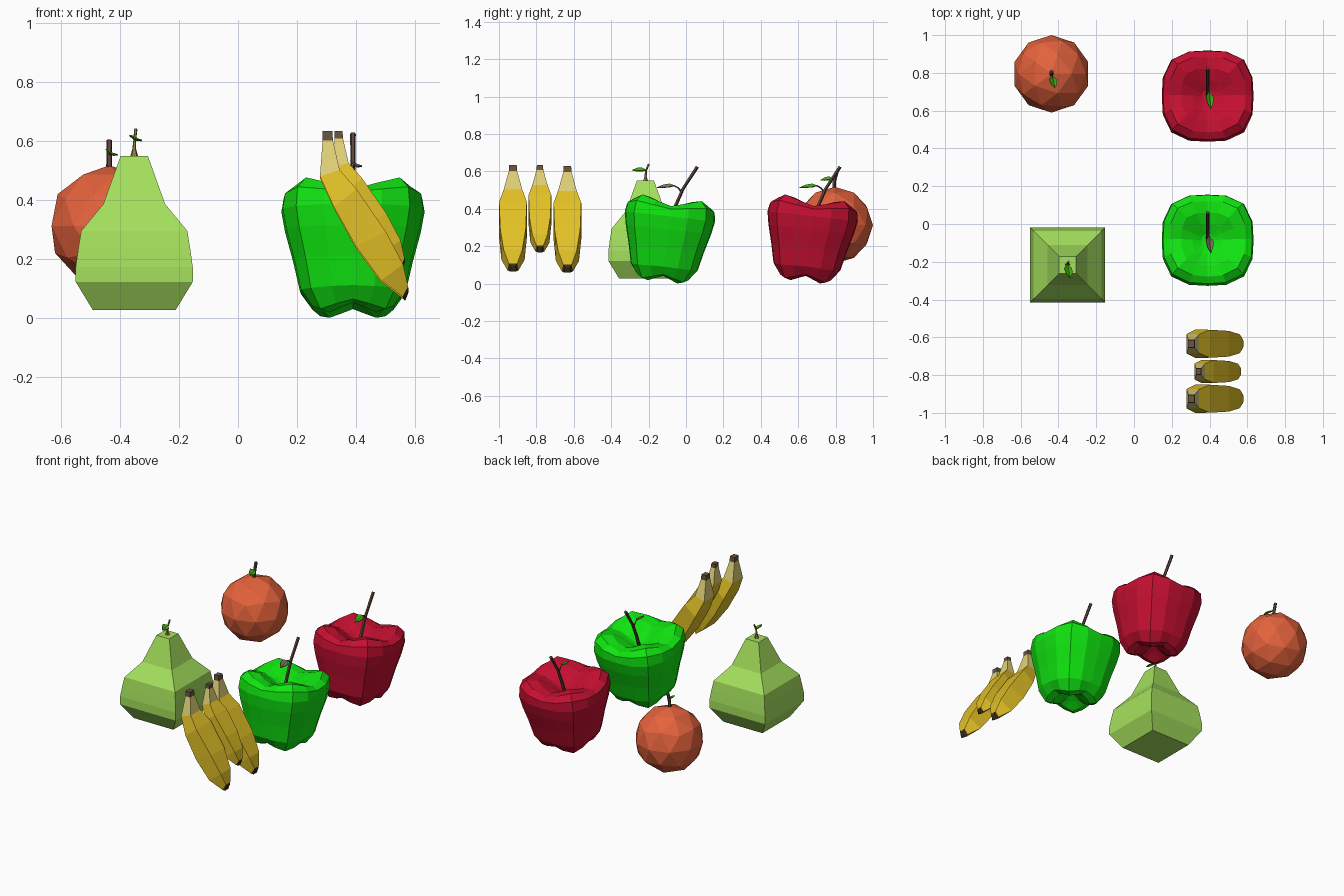
import bpy, bmesh, math
from mathutils import Vector, Matrix

if "Cube" in bpy.data.objects:
    bpy.data.objects.remove(bpy.data.objects["Cube"])


def material(name, r, g, b):
    m = bpy.data.materials.new(name)
    lin = [(c / 255 / 12.92) if c < 11 else ((c / 255 + 0.055) / 1.055) ** 2.4 for c in (r, g, b)]
    m.diffuse_color = (*lin, 1)
    m.use_nodes = True
    m.node_tree.nodes["Principled BSDF"].inputs["Base Color"].default_value = m.diffuse_color
    return m


RED = material("red_skin", 196, 15, 48)
GREEN = material("green_skin", 16, 228, 16)
ORANGE = material("orange_skin", 228, 98, 60)
PEAR = material("pear_skin", 165, 225, 93)
YELLOW = material("banana_skin", 226, 193, 38)
PALE = material("banana_neck", 225, 210, 120)
CAP = material("banana_cap", 105, 85, 62)
TIP = material("banana_tip", 62, 48, 28)
BARK = material("bark", 92, 68, 60)
OLIVE = material("pear_stem", 140, 125, 62)
LEAF = material("leaf", 70, 180, 20)
DRY = material("dry_leaf", 125, 125, 90)


def finish(name, bm, mats):
    bmesh.ops.remove_doubles(bm, verts=bm.verts, dist=1e-5)
    bmesh.ops.recalc_face_normals(bm, faces=bm.faces)
    me = bpy.data.meshes.new(name)
    bm.to_mesh(me)
    bm.free()
    for m in mats:
        me.materials.append(m)
    ob = bpy.data.objects.new(name, me)
    bpy.context.collection.objects.link(ob)
    return ob


def loft(name, rings, mats, slots=None):
    """Skin a list of closed rings; slots gives a material index per segment."""
    bm = bmesh.new()
    vs = [[bm.verts.new(p) for p in ring] for ring in rings]
    n = len(rings[0])
    for i in range(len(vs) - 1):
        for j in range(n):
            k = (j + 1) % n
            f = bm.faces.new((vs[i][j], vs[i][k], vs[i + 1][k], vs[i + 1][j]))
            f.material_index = slots[i] if slots else 0
    for ring, s in ((vs[0], 0), (vs[-1], -1)):
        f = bm.faces.new(ring)
        f.material_index = slots[s] if slots else 0
    return finish(name, bm, mats)


def tube(name, pts, radii, mat, sides=5):
    pts = [Vector(p) for p in pts]
    rings = []
    for i, p in enumerate(pts):
        d = (pts[min(i + 1, len(pts) - 1)] - pts[max(i - 1, 0)]).normalized()
        u = d.cross(Vector((1, 0, 0))).normalized()
        v = d.cross(u)
        rings.append([p + radii[i] * (u * math.cos(a) + v * math.sin(a))
                      for a in (2 * math.pi * k / sides for k in range(sides))])
    return loft(name, rings, [mat])


def leaf(name, base, tip, width, mat):
    """Pointed, slightly folded leaf with a little thickness."""
    b, t = Vector(base), Vector(tip)
    across = Vector((1, 0, -0.45)).normalized() * width / 2
    up = Vector((0, 0, 0.004))
    bm = bmesh.new()
    mid = [bm.verts.new(b.lerp(t, f) - up * k) for f, k in ((0, 0), (.35, 1), (.7, 1), (1, 0))]
    for s in (-1, 1):
        side = [bm.verts.new(b.lerp(t, f) + across * s * w + up) for f, w in ((.3, 1), (.65, .8))]
        bm.faces.new((mid[0], mid[1], side[0]))
        bm.faces.new((mid[1], mid[2], side[1], side[0]))
        bm.faces.new((mid[2], mid[3], side[1]))
    ob = finish(name, bm, [mat])
    mod = ob.modifiers.new("thickness", "SOLIDIFY")
    mod.thickness = 0.004


# apples: four-lobed lathe, profile entries are radius, height, corner lift
APPLE = [(0, .075, 0), (.05, .055, -.01), (.10, .04, -.032), (.14, .047, -.03), (.18, .09, -.005),
         (.203, .19, 0), (.230, .29, 0), (.243, .36, 0), (.236, .40, .025), (.20, .415, .045),
         (.14, .41, .04), (.08, .39, .015), (.03, .365, 0), (0, .36, 0)]


def apple(name, x, y, skin, leaf_mat):
    tilt = Matrix.Rotation(math.radians(-6.5), 3, 'X')
    mid = Vector((0, 0, .235))
    bm = bmesh.new()
    n = 16
    rings = []
    for r, z, lift in APPLE:
        ring = []
        for k in range(n if r else 1):
            a = 2 * math.pi * k / n
            c, s = math.cos(a), math.sin(a)
            rr = r * (abs(c) ** 3 + abs(s) ** 3) ** (-1 / 3)
            p = Vector((rr * c, rr * s, z + lift * (1 - math.cos(4 * a)) / 2))
            ring.append(bm.verts.new(tilt @ (p - mid) + mid + Vector((x, y, 0))))
        rings.append(ring)
    for lo, hi in zip(rings, rings[1:]):
        for k in range(n):
            q = (k + 1) % n
            if len(lo) == 1:
                bm.faces.new((lo[0], hi[q], hi[k]))
            elif len(hi) == 1:
                bm.faces.new((lo[k], lo[q], hi[0]))
            else:
                bm.faces.new((lo[k], lo[q], hi[q], hi[k]))
    finish(name, bm, [skin])
    # stem, twig and leaf
    tube(name + "_stem", [(x, y + .02, .35), (x, y + .045, .42), (x, y + .085, .51), (x, y + .16, .625)],
         [.011, .010, .009, .010], BARK)
    tube(name + "_twig", [(x, y + .075, .49), (x + .003, y + .06, .51), (x + .008, y + .035, .525)],
         [.005, .004, .003], BARK, 4)
    leaf(name + "_leaf", (x + .008, y + .04, .525), (x + .018, y - .055, .515), .042, leaf_mat)


apple("green_apple", .39, -.10, GREEN, DRY)
apple("red_apple", .39, .663, RED, LEAF)

# orange
bm = bmesh.new()
bmesh.ops.create_icosphere(bm, subdivisions=2, radius=.205,
                           matrix=Matrix.Translation((-.4375, .795, .312)))
finish("orange", bm, [ORANGE])
tube("orange_stem", [(-.437, .79, .49), (-.437, .793, .55), (-.437, .808, .603)], [.011, .010, .010], BARK)
tube("orange_twig", [(-.437, .793, .55), (-.432, .775, .563)], [.004, .003], BARK, 4)
leaf("orange_leaf", (-.433, .785, .563), (-.418, .72, .555), .042, LEAF)

# pear: square lathe
PX, PY = -.352, -.217
profile = [(.14, .026), (.1985, .122), (.1985, .173), (.19, .234), (.18, .295), (.105, .386), (.046, .55)]
loft("pear", [[(PX + sx * r, PY + sy * r, z) for sx, sy in ((-1, -1), (1, -1), (1, 1), (-1, 1))]
              for r, z in profile], [PEAR])
tube("pear_stem", [(PX, PY, .545), (PX, PY, .572), (PX + .002, PY + .003, .605), (PX + .005, PY + .018, .64)],
     [.015, .007, .005, .006], OLIVE)
leaf("pear_leaf", (PX, PY + .005, .608), (PX + .015, PY - .07, .608), .044, LEAF)

# bananas: inner x, z, half width, then outer x, z, half width
BANANA = [(.287, .632, .020, .320, .632, .020), (.287, .600, .022, .322, .600, .022),
          (.278, .478, .052, .345, .500, .050), (.325, .375, .075, .402, .435, .074),
          (.400, .240, .074, .502, .290, .068), (.485, .125, .062, .560, .180, .050),
          (.558, .070, .030, .577, .105, .022), (.567, .062, .016, .579, .092, .014)]


def banana(name, y, scale, z0):
    rings = []
    for xi, zi, wi, xo, zo, wo in BANANA:
        ring = [(xi, -wi, zi), (xi, wi, zi), (xo, wo, zo), (xo, -wo, zo)]
        rings.append([(.579 - (.579 - a) * scale - (.012 if scale < 1 else 0), y + b * scale,
                       z0 + (c - .062) * scale) for a, b, c in ring])
    loft(name, rings, [YELLOW, PALE, CAP, TIP], [2, 1, 0, 0, 0, 0, 3])


banana("front_banana", -.925, 1, .064)
banana("middle_banana", -.781, .82, .167)
banana("back_banana", -.634, 1, .058)
